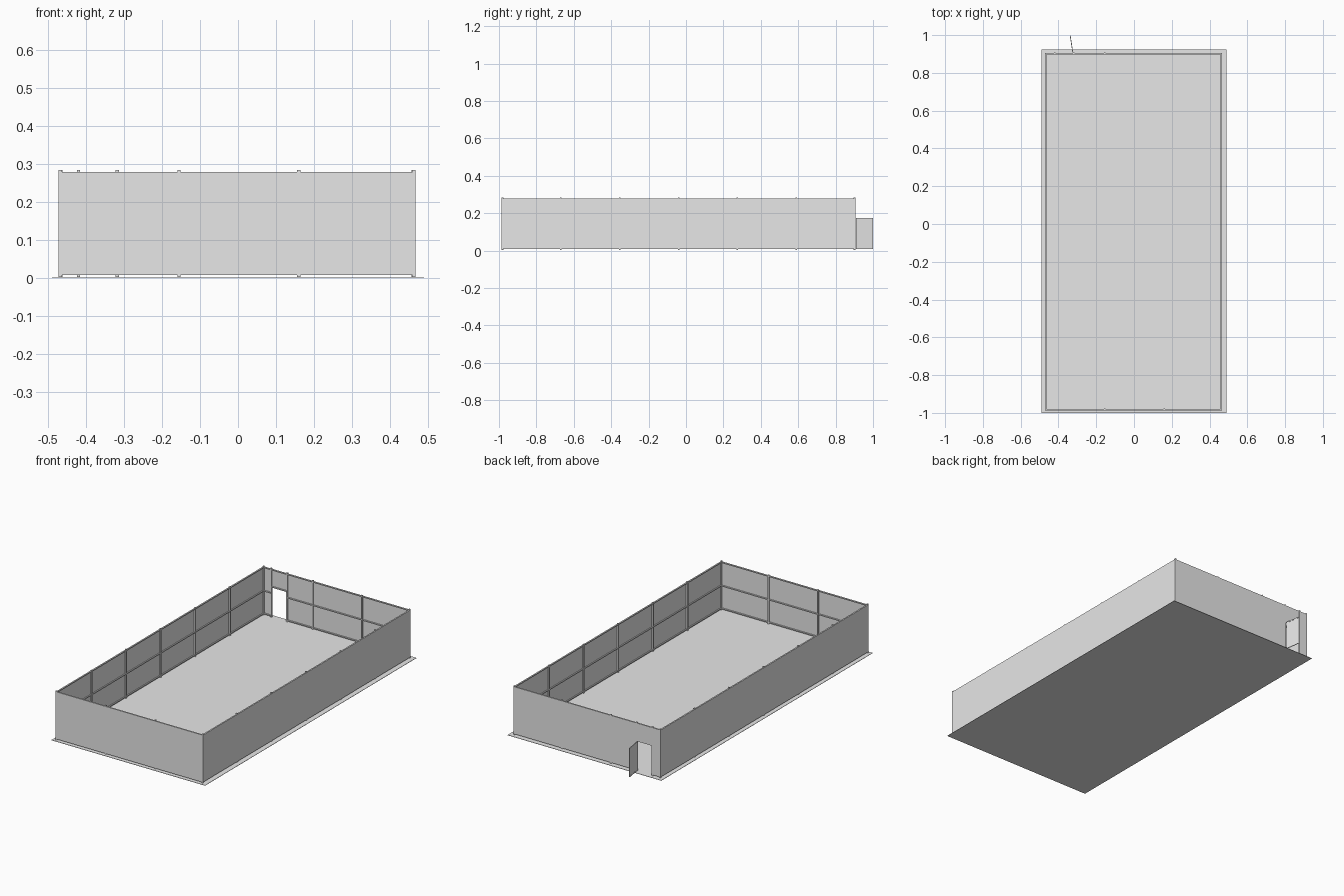
import bpy
from math import atan2, hypot
from mathutils import Vector

cube = bpy.data.objects.get("Cube")
if cube:
    bpy.data.objects.remove(cube, do_unlink=True)

grey = bpy.data.materials.new("light grey")
grey.use_nodes = True
grey.diffuse_color = (0.8, 0.8, 0.8, 1)
grey.node_tree.nodes["Principled BSDF"].inputs["Base Color"].default_value = (0.8, 0.8, 0.8, 1)


def box(name, lo, hi, turn=0):
    """Box between two corners, optionally turned about z."""
    lo, hi = Vector(lo), Vector(hi)
    bpy.ops.mesh.primitive_cube_add(size=1, location=(lo + hi) / 2, rotation=(0, 0, turn))
    ob = bpy.context.object
    ob.name = name
    ob.scale = hi - lo
    ob.data.materials.append(grey)
    return ob


# Outer wall limits, heights and member sizes
X0, X1, Y0, Y1 = -0.472, 0.467, -0.987, 0.906
LOW, HIGH, MID = 0.008, 0.28, 0.142
FOOT, CAP = 0.003, 0.285
SKIN, POST, RAIL = 0.002, 0.008, 0.006
DOOR0, DOOR1, DOOR_TOP = -0.42, -0.318, 0.175
SIDE_POSTS = [-0.67 + 0.315 * i for i in range(5)]
END_POSTS = [-0.155, 0.16]

# Ground sheet
box("floor_slab", (-0.49, -1.0, 0), (0.49, 0.925, 0.002))


def member(name, wall, a, b, z0, z1, depth, start=0):
    """Piece along a wall from a to b, set inward from the outer face."""
    if wall == "left":
        lo, hi = (X1 - start - depth, a), (X1 - start, b)
    elif wall == "right":
        lo, hi = (X0 + start, a), (X0 + start + depth, b)
    elif wall == "front":
        lo, hi = (a, Y0 + start), (b, Y0 + start + depth)
    else:
        lo, hi = (a, Y1 - start - depth), (b, Y1 - start)
    return box(wall + "_" + name, (*lo, z0), (*hi, z1))


def rails(wall, a, b, heights):
    for name, z in heights:
        member(name + "_rail", wall, a, b, z, z + RAIL, RAIL, SKIN)


levels = [("bottom", LOW), ("middle", MID - RAIL / 2), ("top", HIGH - RAIL)]

# Long side walls and front wall with inner framing
for wall, a, b, posts in (("left", Y0, Y1, SIDE_POSTS),
                          ("right", Y0, Y1, SIDE_POSTS),
                          ("front", X0, X1, END_POSTS)):
    a, b = a + POST, b - POST
    member("panel", wall, a, b, LOW, HIGH, SKIN)
    rails(wall, a, b, levels)
    for p in posts:
        member("post", wall, p - POST / 2, p + POST / 2, FOOT, CAP, POST, SKIN)

# Back wall with a doorway near the right corner
for a, b in ((X0 + POST, DOOR0), (DOOR1, END_POSTS[0]), (END_POSTS[0], X1 - POST)):
    member("panel", "back", a, b, LOW, HIGH, SKIN)
    rails("back", a, b, levels)
member("door_header", "back", DOOR0, DOOR1, DOOR_TOP, HIGH, SKIN)
rails("back", DOOR0, DOOR1, [("header", DOOR_TOP), ("top", HIGH - RAIL)])
for p in (DOOR0, DOOR1, *END_POSTS):
    start = SKIN if p == END_POSTS[1] else -0.001
    member("post", "back", p - POST / 2, p + POST / 2, FOOT, CAP, POST, start)

# Corner posts
for x in (X0, X1 - POST):
    for y in (Y0, Y1 - POST):
        box("corner_post", (x, y, FOOT), (x + POST, y + POST, CAP))

# Open door leaf with its edge frame
hinge, tip = Vector((-0.324, Y1 + 0.002)), Vector((-0.338, 0.999))
span = tip - hinge
turn, width = atan2(span.y, span.x), hypot(*span)


def leaf_part(name, a, b, z0, z1, thick):
    centre = hinge + span * (a + b) / 2
    half = Vector((width * (b - a) / 2, thick / 2))
    box(name, (*(centre - half), z0), (*(centre + half), z1), turn)


leaf_part("door_leaf", 0, 1, LOW, DOOR_TOP, 0.002)
for a, b in ((0, 0.05), (0.95, 1)):
    leaf_part("door_stile", a, b, LOW, DOOR_TOP, 0.004)
for z in (LOW, DOOR_TOP - RAIL):
    leaf_part("door_rail", 0.05, 0.95, z, z + RAIL, 0.004)
